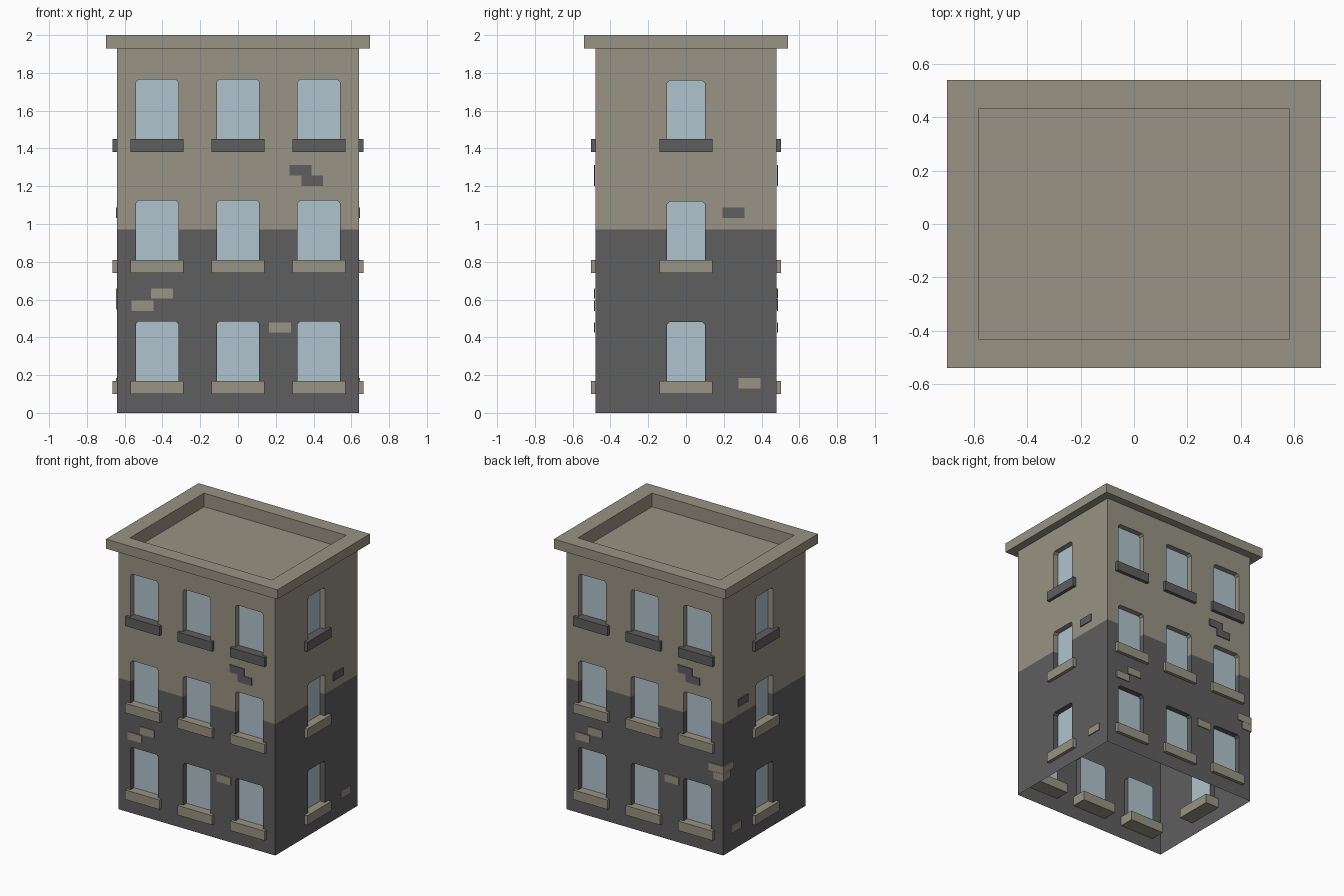
import bpy, bmesh, math
from mathutils import Matrix, Vector

if "Cube" in bpy.data.objects:
    bpy.data.objects.remove(bpy.data.objects["Cube"])


def srgb(r, g, b):
    f = lambda c: (c / 12.92 if c <= 0.04045 else ((c + 0.055) / 1.055) ** 2.4)
    return (f(r / 255), f(g / 255), f(b / 255), 1.0)


def material(name, col):
    m = bpy.data.materials.new(name)
    m.diffuse_color = col
    m.use_nodes = True
    m.node_tree.nodes["Principled BSDF"].inputs["Base Color"].default_value = m.diffuse_color
    return m


MATS = [material("beige_stone", srgb(152, 147, 131)),
        material("dark_grey_stone", srgb(94, 94, 94)),
        material("window_glass", srgb(176, 196, 205))]
BEIGE, DARK, GLASS = 0, 1, 2
HX, HY, TOP, SPLIT = 0.64, 0.48, 1.93, 0.97
FLOORS = [0.0, 0.64, 1.28]
RECESS, CUT = 0.04, 0.014


def finish(bm, name):
    bmesh.ops.remove_doubles(bm, verts=bm.verts, dist=1e-5)
    me = bpy.data.meshes.new(name)
    bm.to_mesh(me)
    bm.free()
    for m in MATS:
        me.materials.append(m)
    ob = bpy.data.objects.new(name, me)
    bpy.context.collection.objects.link(ob)
    return ob


def face(bm, rot, pts, mat):
    f = bm.faces.new([bm.verts.new(rot @ Vector(p)) for p in pts])
    f.material_index = mat


def box(bm, rot, lo, hi, mat):
    c = [(a + b) / 2 for a, b in zip(lo, hi)]
    s = [b - a for a, b in zip(lo, hi)]
    mtx = rot @ Matrix.Translation(c) @ Matrix.Diagonal((*s, 1))
    before = set(bm.faces)
    bmesh.ops.create_cube(bm, size=1, matrix=mtx)
    for f in set(bm.faces) - before:
        f.material_index = mat


def stone(z):
    return BEIGE if z > SPLIT else DARK


def build_side(name, angle, half, dist, centres, hw, head, bricks):
    rot = Matrix.Rotation(math.radians(angle), 4, 'Z')
    spans = [(c - hw, c + hw) for c in centres]
    levels = [(f + 0.15, f + head) for f in FLOORS]

    # wall grid with openings left out
    bm = bmesh.new()
    us = sorted([-half, half] + [u for s in spans for u in s])
    zs = sorted([0, SPLIT, TOP] + [z for l in levels for z in l])
    for u0, u1 in zip(us, us[1:]):
        for z0, z1 in zip(zs, zs[1:]):
            um, zm = (u0 + u1) / 2, (z0 + z1) / 2
            if any(a < um < b for a, b in spans) and any(a < zm < b for a, b in levels):
                continue
            face(bm, rot, [(u0, -dist, z0), (u1, -dist, z0),
                           (u1, -dist, z1), (u0, -dist, z1)], stone(zm))
    # chamfered heads and reveals
    glass = bmesh.new()
    for a, b in spans:
        for z0, z1 in levels:
            face(bm, rot, [(a, -dist, z1 - CUT), (a + CUT, -dist, z1), (a, -dist, z1)], stone(z1))
            face(bm, rot, [(b, -dist, z1 - CUT), (b, -dist, z1), (b - CUT, -dist, z1)], stone(z1))
            mid = [SPLIT] if z0 < SPLIT < z1 else []
            outline = [(a, z0), (b, z0)] + [(b, z) for z in mid] + [(b, z1 - CUT), (b - CUT, z1),
                       (a + CUT, z1), (a, z1 - CUT)] + [(a, z) for z in mid]
            for p, q in zip(outline, outline[1:] + outline[:1]):
                face(bm, rot, [(p[0], -dist, p[1]), (q[0], -dist, q[1]),
                               (q[0], -dist + RECESS, q[1]), (p[0], -dist + RECESS, p[1])],
                     stone((p[1] + q[1]) / 2))
            face(glass, rot, [(u, -dist + RECESS, z) for u, z in outline], GLASS)
    finish(bm, name + "_wall")
    finish(glass, name + "_window_glass")

    # window sills
    bm = bmesh.new()
    for c in centres:
        for f in FLOORS:
            box(bm, rot, (c - 0.14, -dist - 0.024, f + 0.10), (c + 0.14, -dist + 0.11, f + 0.17),
                DARK if f > 1 else BEIGE)
    finish(bm, name + "_sills")

    # exposed bricks, contrasting with the wall
    bm = bmesh.new()
    for u, z in bricks:
        box(bm, rot, (u - 0.058, -dist - 0.007, z - 0.0275), (u + 0.058, -dist - 0.0005, z + 0.0275),
            DARK if z > SPLIT else BEIGE)
    finish(bm, name + "_bricks")


LONG = [(0.33, 1.285), (0.393, 1.23), (-0.403, 0.632), (-0.505, 0.568), (0.223, 0.452)]
SHORT = [(0.252, 1.06), (0.337, 0.157)]
for name, angle in (("front", 0), ("back", 180)):
    build_side(name, angle, HX, HY, (-0.428, 0, 0.428), 0.112, 0.485, LONG)
build_side("right", 90, HY, HX, (0,), 0.1, 0.48, SHORT)
build_side("left", -90, HY, HX, (0,), 0.1, 0.48, [(-u, z) for u, z in SHORT])

# bricks wrapping the back left corner
bm = bmesh.new()
I = Matrix.Identity(4)
for length, z in ((0.115, 0.632), (0.075, 0.576)):
    box(bm, I, (-HX - 0.007, HY + 0.0005, z - 0.0275), (-HX + length, HY + 0.007, z + 0.0275), BEIGE)
    box(bm, I, (-HX - 0.007, HY - length, z - 0.0275), (-HX - 0.0005, HY + 0.0005, z + 0.0275), BEIGE)
finish(bm, "corner_bricks")

# cornice and sunken roof, made from bridged rings
bm = bmesh.new()
rings = []
for x, y, z in ((HX, HY, TOP), (0.70, 0.54, TOP), (0.70, 0.54, 2.0),
                (0.58, 0.432, 2.0), (0.58, 0.432, 1.9)):
    rings.append([bm.verts.new((sx * x, sy * y, z))
                  for sx, sy in ((-1, -1), (1, -1), (1, 1), (-1, 1))])
for lo, hi in zip(rings, rings[1:]):
    for i in range(4):
        j = (i + 1) % 4
        bm.faces.new((lo[i], lo[j], hi[j], hi[i]))
bm.faces.new(rings[-1])
finish(bm, "roof")
